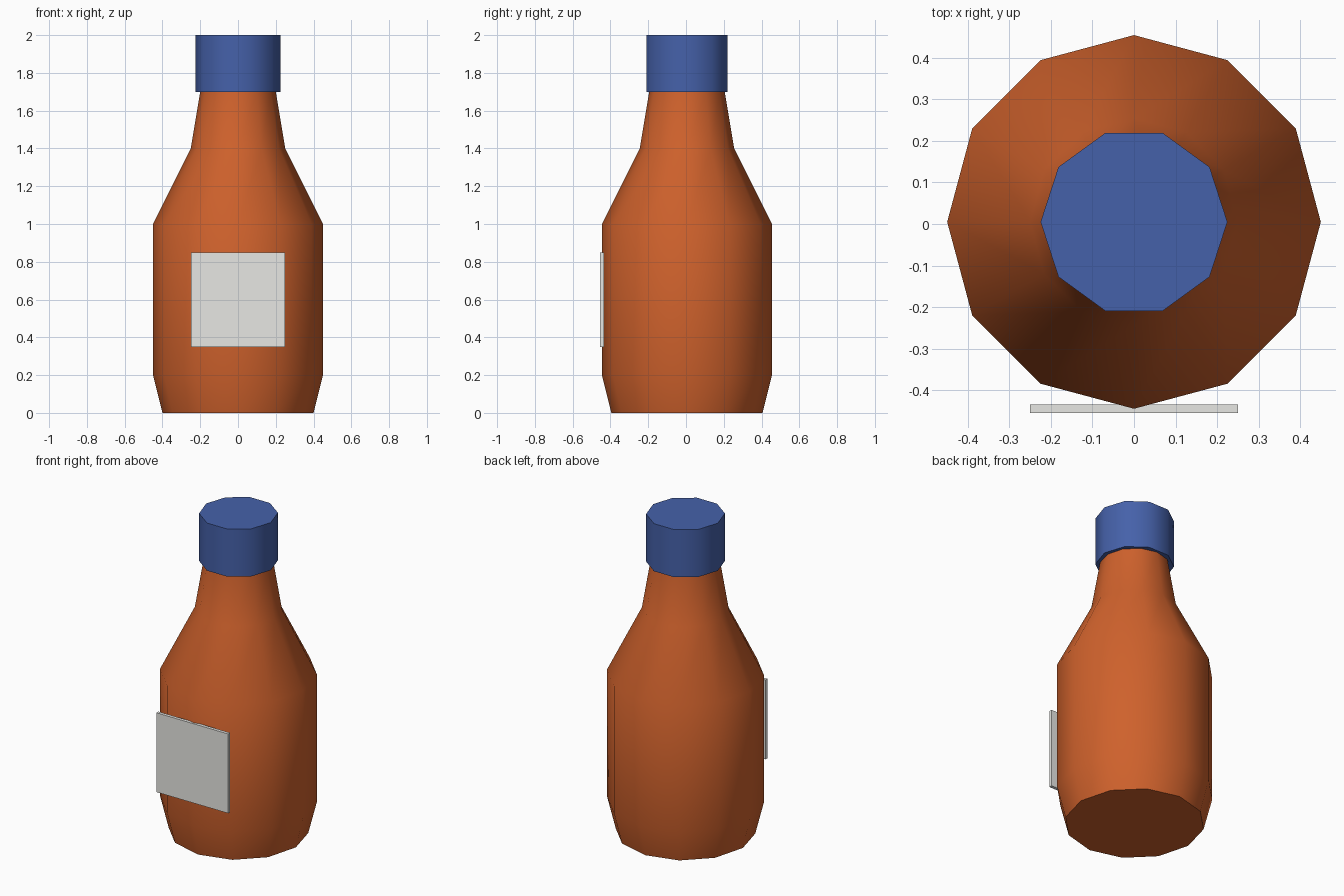
import bpy, bmesh
from math import cos, sin, tau, radians

if "Cube" in bpy.data.objects:
    bpy.data.objects.remove(bpy.data.objects["Cube"])

CY = 0.005  # axis of the bottle, balanced against the label


def paint(obj, name, rgb):
    mat = bpy.data.materials.new(name)
    mat.diffuse_color = (*rgb, 1)
    mat.use_nodes = True
    mat.node_tree.nodes["Principled BSDF"].inputs["Base Color"].default_value = mat.diffuse_color
    obj.data.materials.append(mat)


def lathe(name, profile, sides):
    """Closed turned solid from (radius, height) points."""
    bm = bmesh.new()
    rings = [[bm.verts.new((r * cos(tau * i / sides), CY + r * sin(tau * i / sides), z))
              for i in range(sides)] for r, z in profile]
    for low, high in zip(rings, rings[1:]):
        for i in range(sides):
            j = (i + 1) % sides
            bm.faces.new((low[i], low[j], high[j], high[i]))
    bm.faces.new(rings[0][::-1])
    bm.faces.new(rings[-1])
    mesh = bpy.data.meshes.new(name)
    bm.to_mesh(mesh)
    bm.free()
    obj = bpy.data.objects.new(name, mesh)
    bpy.context.collection.objects.link(obj)
    bpy.ops.object.select_all(action='DESELECT')
    obj.select_set(True)
    bpy.context.view_layer.objects.active = obj
    bpy.ops.object.shade_smooth_by_angle(angle=radians(40))
    return obj


# Bottle body with tapered foot, shoulder and neck
body = lathe("bottle_body", [(0.4, 0), (0.45, 0.2), (0.45, 1.0), (0.25, 1.4), (0.2, 1.7)], 12)
paint(body, "orange_glass", (0.62, 0.12, 0.025))

# Ten-sided cap
cap = lathe("bottle_cap", [(0.225, 1.7), (0.225, 2.0)], 10)
paint(cap, "blue_cap", (0.06, 0.12, 0.4))

# Flat label on the front
bpy.ops.mesh.primitive_cube_add(size=1, location=(0, -0.445, 0.6))
label = bpy.context.object
label.name = "front_label"
label.scale = (0.5, 0.02, 0.5)
bpy.ops.object.transform_apply(location=False, rotation=False, scale=True)
paint(label, "label_paper", (0.8, 0.8, 0.77))
